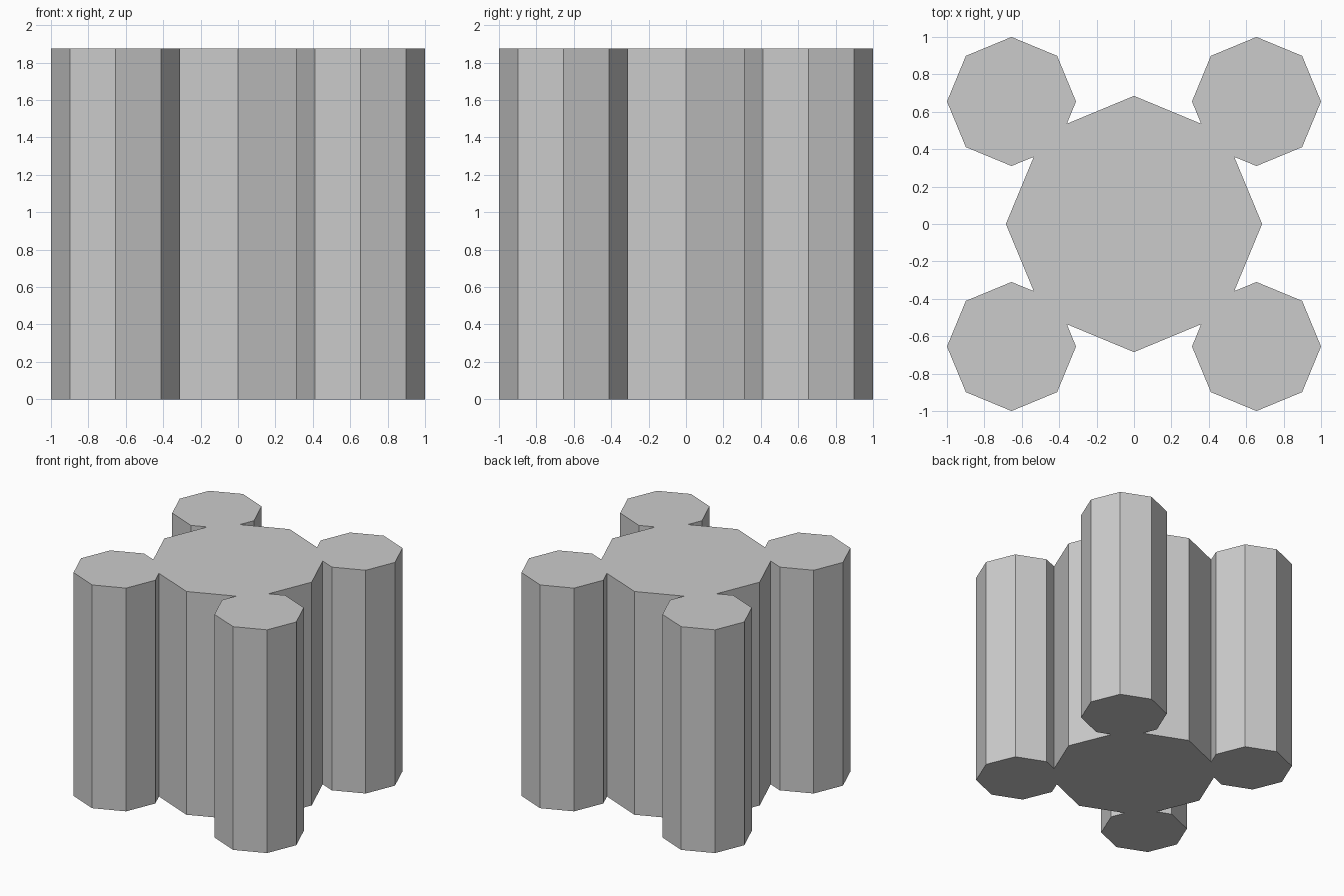
import bpy, bmesh

if "Cube" in bpy.data.objects:
    bpy.data.objects.remove(bpy.data.objects["Cube"])

HEIGHT = 1.875

# Outline of one quarter: edge of the core octagon, notch, corner octagon pillar, notch
quarter = [(0.685, 0), (0.536, 0.359), (0.655, 0.31), (0.899, 0.411), (1, 0.655),
           (0.899, 0.899), (0.655, 1), (0.411, 0.899), (0.31, 0.655), (0.359, 0.536)]

# Repeat the quarter around the z axis
outline = []
for _ in range(4):
    outline += quarter
    quarter = [(-y, x) for x, y in quarter]

# Extrude the closed outline into one solid column
bm = bmesh.new()
base = bm.faces.new([bm.verts.new((x, y, 0)) for x, y in outline])
top = bmesh.ops.extrude_face_region(bm, geom=[base], use_keep_orig=True)["geom"]
bmesh.ops.translate(bm, vec=(0, 0, HEIGHT),
                    verts=[g for g in top if isinstance(g, bmesh.types.BMVert)])
bmesh.ops.recalc_face_normals(bm, faces=bm.faces)
mesh = bpy.data.meshes.new("clustered_column")
bm.to_mesh(mesh)
bm.free()
bpy.context.collection.objects.link(bpy.data.objects.new("clustered_column", mesh))
